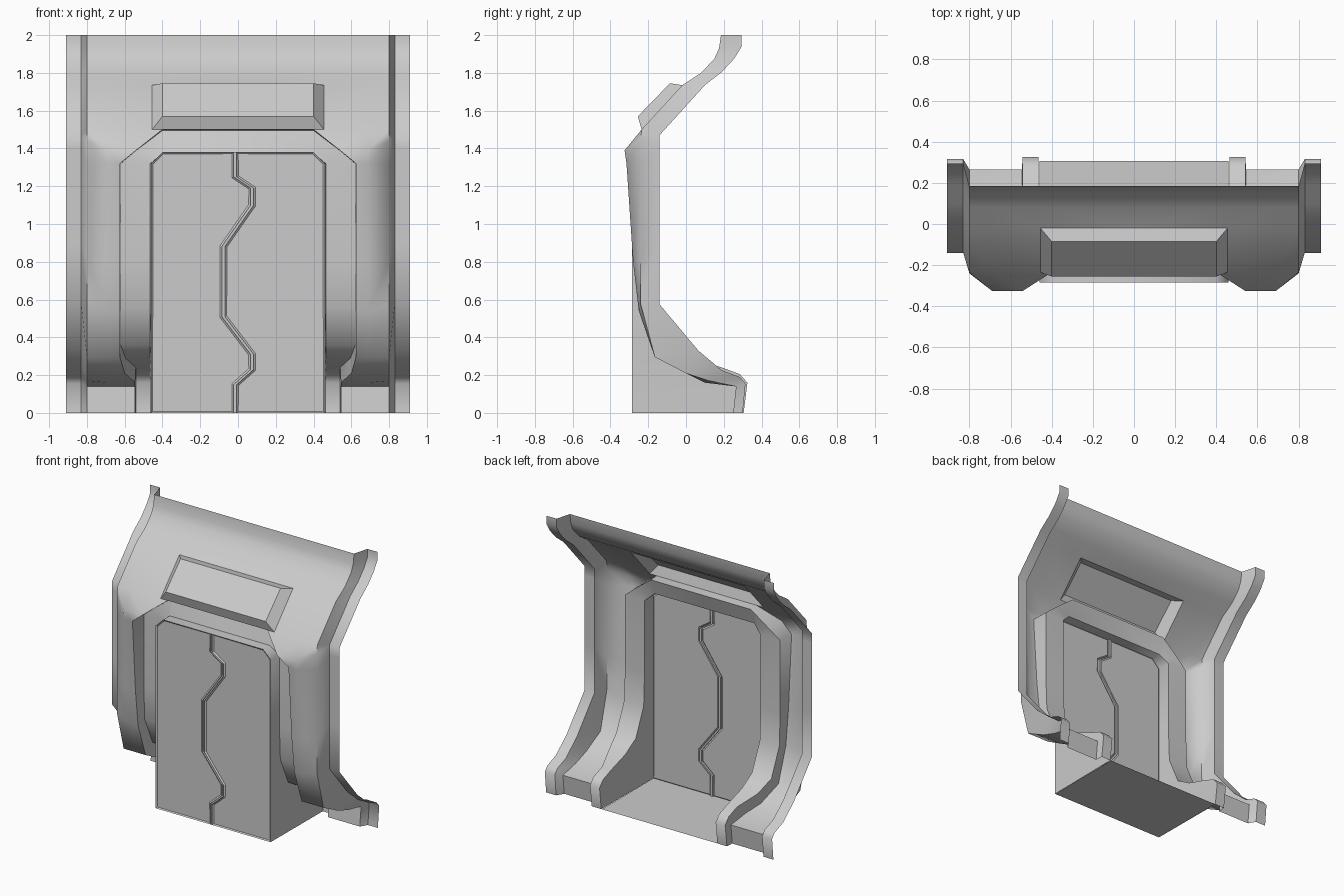
import bpy, bmesh

if "Cube" in bpy.data.objects:
    bpy.data.objects.remove(bpy.data.objects["Cube"])

def make(name, build, mirror=False, smooth=True):
    bm = bmesh.new()
    build(bm)
    bmesh.ops.remove_doubles(bm, verts=bm.verts, dist=0.0005)
    bmesh.ops.recalc_face_normals(bm, faces=bm.faces)
    me = bpy.data.meshes.new(name)
    bm.to_mesh(me)
    bm.free()
    ob = bpy.data.objects.new(name, me)
    bpy.context.collection.objects.link(ob)
    bpy.ops.object.select_all(action='DESELECT')
    ob.select_set(True)
    bpy.context.view_layer.objects.active = ob
    if smooth:
        bpy.ops.object.shade_smooth_by_angle(angle=0.9)
    if mirror:
        m = ob.modifiers.new("mirror", 'MIRROR')
        m.use_clip = True
        m.merge_threshold = 0.0005
    return ob

def grid(bm, rows, skip=()):
    """Skin quads across consecutive rows of points, leaving out skipped cells."""
    vs = [[bm.verts.new(p) for p in r] for r in rows]
    for k, (a, b) in enumerate(zip(vs, vs[1:])):
        for i in range(min(len(a), len(b)) - 1):
            if (k, i) not in skip:
                bm.faces.new((a[i], a[i + 1], b[i + 1], b[i]))

# Side profiles (y, z): outer flange, flat panel, bulging pillar, door frame
flange = [(.295, 2), (.295, 1.94), (.255, 1.875), (.19, 1.805), (.10, 1.735),
          (-.14, 1.47), (-.14, 1.40), (-.14, 1.31), (-.14, .90), (-.14, .575),
          (.065, .33), (.19, .225), (.285, .19), (.315, .155), (.30, 0)]
panel = [(.185, 2), (.175, 1.93), (.15, 1.875), (.08, 1.80), (-.02, 1.735),
         (-.235, 1.5), (-.24, 1.44), (-.24, 1.32), (-.24, .80), (-.24, .575),
         (-.165, .295), (0, .21), (.12, .17), (.265, .14), (.25, 0)]
pillar = list(panel)
pillar[5:10] = [(-.235, 1.5), (-.325, 1.39), (-.315, 1.32), (-.28, .80), (-.25, .54)]
pillar[12] = (.10, .16)
band = [(-.19, 1.32), (-.19, .80), (-.18, .56), (-.09, .36), (.03, .29),
        (.19, .24), (.285, .205), (.325, .16), (.305, 0)]
# Half width of the doorway opening for each row
opening = [.455] * 6 + [.54] + [.625] * 4 + [.60, .545, .545, .545]
FRONT, HALF, TOP = -.285, .46, 1.38

# Wall shell: flanges, pillars and the sloped upper panel, open behind the header
def shell(bm):
    rows = []
    for i, (o, p, q, xi) in enumerate(zip(flange, panel, pillar, opening)):
        row = [(.91, *o), (.83, *o), (.80, *p), (.69, *q), (xi, *q)]
        if i <= 5:
            row.append((0, *q))
        rows.append(row)
    grid(bm, rows, skip={(4, 4)})
    corner = [(.455, *pillar[5]), (.40, *pillar[5]), (.54, *pillar[6])]
    bm.faces.new([bm.verts.new(p) for p in corner])
make("wall_shell", shell, mirror=True)

# Frame band around the door, with the reveal walls running down to the floor
def frame(bm):
    rows = [[(x, *pillar[5]), (x, -.17, 1.495), (x, -.21, TOP), (x, FRONT, TOP)]
            for x in (0, .40)]
    rows.append([(.54, *pillar[6]), (.54, -.18, 1.388), (.43, -.20, 1.35), (.43, FRONT, 1.35)])
    outer = [(pillar[i], opening[i]) for i in (7, 8, 9, 10, 11, 12, 12, 13, 14)]
    for (q, xi), r in zip(outer, band):
        rows.append([(xi, *q), (xi - .004, *r), (HALF + .005, *r), (HALF, FRONT, r[1])])
    grid(bm, rows)
make("door_frame", frame, mirror=True)

# Floor slab of the doorway
def floor(bm):
    grid(bm, [[(-HALF, FRONT, 0), (HALF, FRONT, 0)], [(-HALF, .305, 0), (HALF, .305, 0)]])
make("doorway_floor", floor, smooth=False)

# Double door split by a zigzag groove
zigzag = [(-.015, 1.38), (-.015, 1.25), (.075, 1.19), (.075, 1.10), (-.078, .88),
          (-.078, .51), (.075, .31), (.075, .23), (-.015, .15), (-.015, 0)]
G = .008
def door(bm):
    for s in (-1, 1):
        pts = [(x + s * G, z) for x, z in zigzag]
        pts += [(s * HALF, 0), (s * HALF, 1.32), (s * .40, TOP)]
        f = bm.faces.new([bm.verts.new((x, FRONT, z)) for x, z in pts])
        f.normal_update()
        if f.normal.y > 0:
            f.normal_flip()
        bmesh.ops.inset_individual(bm, faces=[f], thickness=.011, depth=-.008)
    grid(bm, [[(x - G, FRONT, z), (x - G, FRONT + .014, z),
               (x + G, FRONT + .014, z), (x + G, FRONT, z)] for x, z in zigzag])
make("double_door", door, smooth=False)

# Bevelled header plate above the door
def header(bm):
    base = [(-.455, -.235, 1.5), (.455, -.235, 1.5), (.455, -.02, 1.735), (-.455, -.02, 1.735)]
    face = [(-.40, -.255, 1.57), (.40, -.255, 1.57), (.40, -.085, 1.745), (-.40, -.085, 1.745)]
    b = [bm.verts.new(p) for p in base]
    t = [bm.verts.new(p) for p in face]
    bm.faces.new(t)
    for i in range(4):
        j = (i + 1) % 4
        bm.faces.new((b[i], b[j], t[j], t[i]))
make("header_plate", header, smooth=False)
